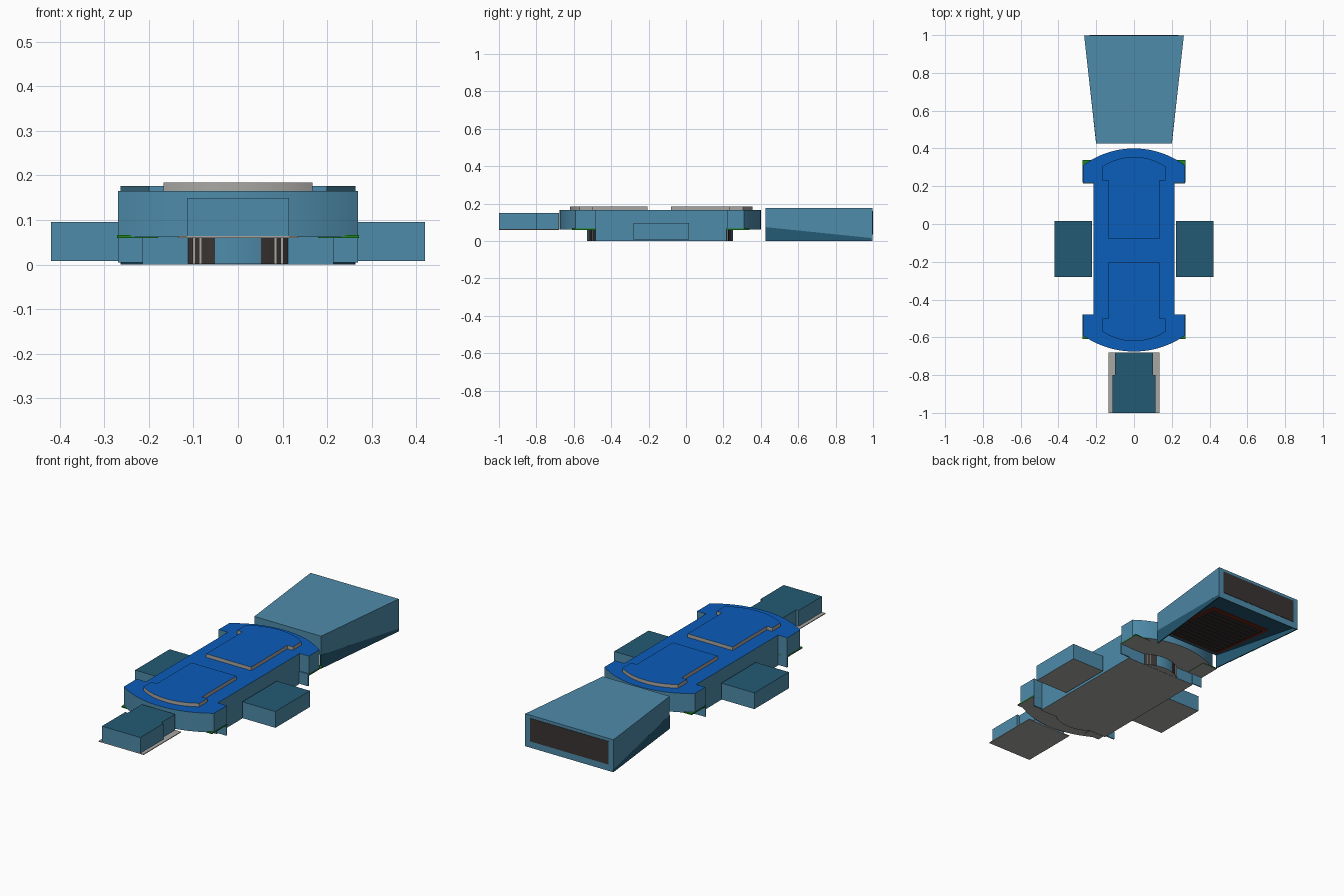
import bpy, bmesh, math

if "Cube" in bpy.data.objects:
    bpy.data.objects.remove(bpy.data.objects["Cube"])


def mat(name, hexa):
    def lin(c):
        return c / 12.92 if c <= 0.04045 else ((c + 0.055) / 1.055) ** 2.4
    m = bpy.data.materials.new(name)
    rgb = [lin(int(hexa[i:i + 2], 16) / 255) for i in (0, 2, 4)]
    m.diffuse_color = (*rgb, 1)
    m.use_nodes = True
    m.node_tree.nodes["Principled BSDF"].inputs["Base Color"].default_value = m.diffuse_color
    return m


BLUE = mat("roof blue", "0B5DBB")
TEAL = mat("wall teal", "4E8BAA")
DEEP = mat("deep teal", "245A73")
GREY = mat("light grey", "A9A7A3")
DARK = mat("dark glass", "383432")
GREEN = mat("green", "1E8420")
RED = mat("brown red", "7A2410")


def prism(name, pts, z0, z1, side, top=None, bottom=None):
    """Extrude an outline; z0 and z1 may be functions of y for sloped caps."""
    f0 = z0 if callable(z0) else (lambda y: z0)
    f1 = z1 if callable(z1) else (lambda y: z1)
    bm = bmesh.new()
    lo = [bm.verts.new((x, y, f0(y))) for x, y in pts]
    hi = [bm.verts.new((x, y, f1(y))) for x, y in pts]
    bm.faces.new(lo).material_index = 2
    bm.faces.new(hi).material_index = 1
    n = len(pts)
    for i in range(n):
        j = (i + 1) % n
        bm.faces.new((lo[i], lo[j], hi[j], hi[i]))
    bmesh.ops.recalc_face_normals(bm, faces=bm.faces)
    me = bpy.data.meshes.new(name)
    bm.to_mesh(me)
    bm.free()
    for m in (side, top or side, bottom or side):
        me.materials.append(m)
    ob = bpy.data.objects.new(name, me)
    bpy.context.collection.objects.link(ob)
    bpy.ops.object.select_all(action='DESELECT')
    ob.select_set(True)
    bpy.context.view_layer.objects.active = ob
    bpy.ops.object.shade_smooth_by_angle(angle=math.radians(25))
    return ob


def rect(x0, x1, y0, y1):
    return [(x0, y0), (x1, y0), (x1, y1), (x0, y1)]


def arc(half, y, sag, n=28):
    """Shallow arc from (half, y) to (-half, y), bulging by sag along y."""
    r = (half * half + sag * sag) / (2 * abs(sag))
    a = math.asin(half / r)
    s = math.copysign(1, sag)
    out = []
    for i in range(n + 1):
        t = a - 2 * a * i / n
        out.append((r * math.sin(t), y + s * r * (math.cos(t) - math.cos(a))))
    return out


# main hall: upper storey with overhanging rounded ends
back, front = arc(0.27, 0.31, 0.09), arc(0.27, -0.59, -0.085)
hall = back + [(-0.27, 0.22), (-0.215, 0.22), (-0.215, -0.48), (-0.27, -0.48)]
hall += front[::-1] + [(0.27, -0.48), (0.215, -0.48), (0.215, 0.22), (0.27, 0.22)]
prism("hall_upper", hall, 0.062, 0.165, TEAL, BLUE, GREY)
prism("hall_lower", rect(-0.215, 0.215, -0.49, 0.215), 0, 0.062, TEAL, bottom=GREY)

# raised roof sections
prism("raised_roof_back", arc(0.167, 0.305, 0.05) +
      [(-0.167, 0.23), (-0.135, 0.23), (-0.135, -0.08), (0.135, -0.08),
       (0.135, 0.23), (0.167, 0.23)], 0.165, 0.184, GREY, BLUE)
prism("raised_roof_front", arc(0.167, -0.57, -0.05) +
      [(-0.167, -0.5), (-0.135, -0.5), (-0.135, -0.205), (0.135, -0.205),
       (0.135, -0.5), (0.167, -0.5)], 0.165, 0.184, GREY, BLUE)

# rounded ground floor entrances, glazed on both flanks, with mullions
for tag, y, d in (("back", 0.21, 1), ("front", -0.488, -1)):
    outline = arc(0.115, y, 0.042 * d, 24)
    ob = prism("entrance_" + tag, outline, 0.001, 0.062, TEAL, bottom=GREY)
    ob.data.materials.append(DARK)
    for p in ob.data.polygons:
        if abs(p.normal.z) < 0.5 and abs(p.center.x) > 0.055:
            p.material_index = 3
    for s in (-1, 1):
        for x in (0.085, 0.099):
            ym = y + d * 0.042 * (1 - (x / 0.115) ** 2)
            prism("mullion_" + tag, rect(s * x - 0.003, s * x + 0.003, ym - 0.004, ym + 0.004),
                  0.001, 0.061, GREY)

# green corner plates and hanging fins under the overhangs
for s in (-1, 1):
    for tag, y0, y1, yf in (("back", 0.22, 0.34, 0.217), ("front", -0.61, -0.48, -0.483)):
        x0, x1 = sorted((s * 0.18, s * 0.272))
        prism("green_plate_" + tag, rect(x0, x1, y0, y1), 0.06, 0.066, GREEN, bottom=GREY)
        x0, x1 = sorted((s * 0.21, s * 0.27))
        prism("fin_" + tag, rect(x0, x1, yf - 0.003, yf + 0.003), 0.004, 0.07, TEAL)

# side blocks
for s, tag in ((-1, "left"), (1, "right")):
    x0, x1 = sorted((s * 0.222, s * 0.42))
    prism("side_block_" + tag, rect(x0, x1, -0.28, 0.015), 0.008, 0.096, TEAL, DEEP, GREY)

# front block on its floor slab
prism("front_block", [(-0.115, -1), (0.115, -1), (0.115, -0.8), (0.1, -0.8),
                      (0.1, -0.68), (-0.1, -0.68), (-0.1, -0.8), (-0.115, -0.8)],
      0.064, 0.149, TEAL, DEEP, GREY)
prism("front_slab", rect(-0.135, 0.135, -1, -0.68), 0.06, 0.064, GREY)


# back block: flared hall with a sloped underside
def slope(y):
    return 0.075 - 0.06 * (y - 0.42) / 0.58


def flare(y):
    return 0.2 + 0.064 * (y - 0.42) / 0.58


prism("back_block", [(-0.2, 0.425), (0.2, 0.425), (0.264, 0.998), (-0.264, 0.998)],
      slope, 0.176, TEAL, bottom=DEEP)
prism("back_panel", rect(-0.235, 0.235, 0.994, 1.0), 0.035, 0.16, DARK)
prism("back_skirt", rect(-0.264, 0.264, 0.992, 0.998), 0, 0.016, TEAL)
for s, tag in ((-1, "left"), (1, "right")):
    prism("side_skirt_" + tag, [(s * flare(0.425), 0.425), (s * flare(0.998), 0.998),
                                (s * (flare(0.998) - 0.006), 0.998),
                                (s * (flare(0.425) - 0.006), 0.425)], 0, slope, DEEP)

# seating rows on the sloped underside
prism("seating_floor", rect(-0.185, 0.185, 0.45, 0.86),
      lambda y: slope(y) - 0.002, slope, RED)
for i in range(11):
    y = 0.465 + i * 0.034
    prism("seat_row", rect(-0.165, 0.165, y, y + 0.027),
          lambda v: slope(v) - 0.006, lambda v: slope(v) - 0.001, DARK)
